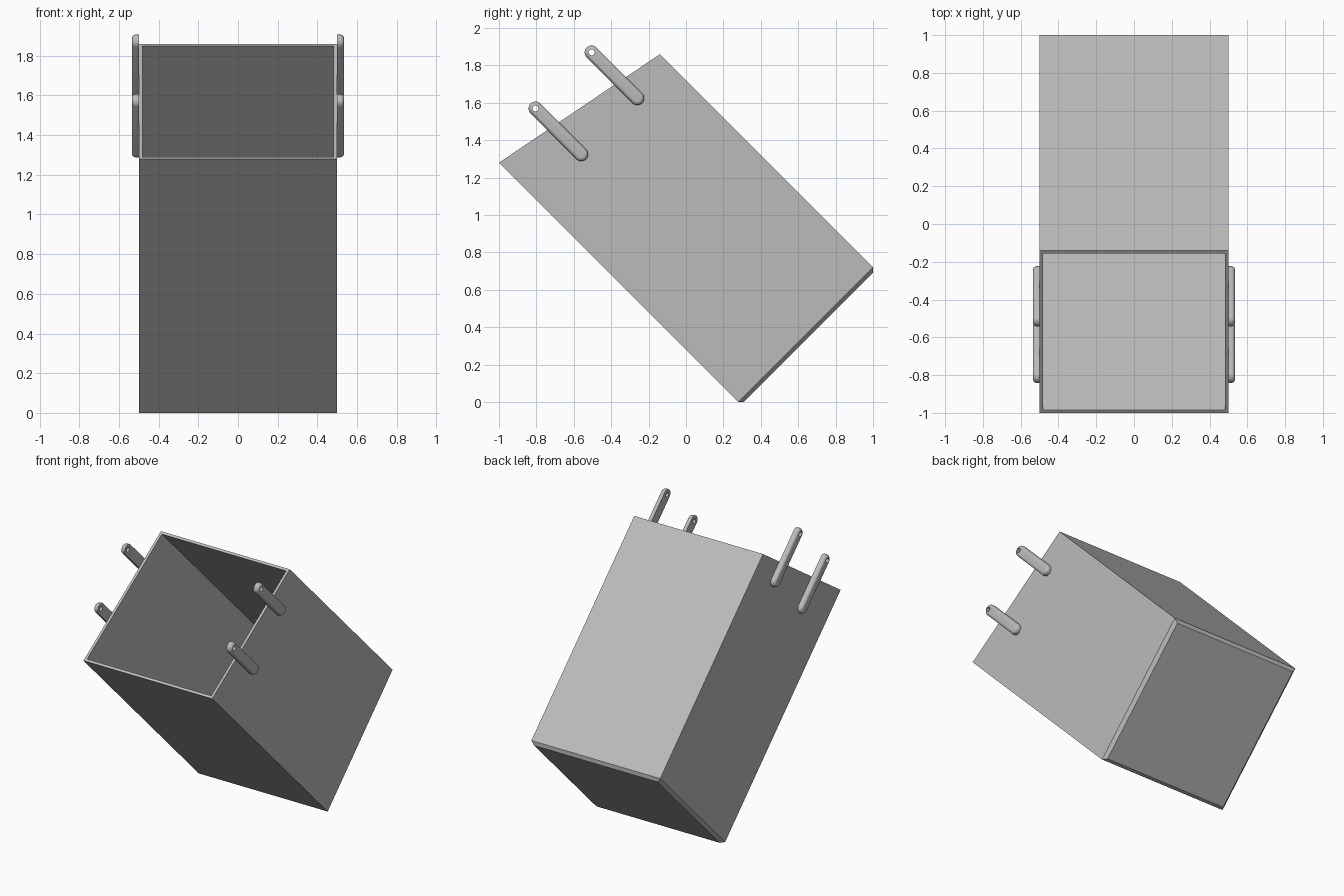
import bpy, bmesh, math
from mathutils import Matrix

if "Cube" in bpy.data.objects:
    bpy.data.objects.remove(bpy.data.objects["Cube"])

TILT = Matrix.Rotation(math.radians(45), 4, 'X')   # the whole box leans by 45 degrees
V0, V1, HX = 0.198, 1.216, 0.5                     # box cross-section before tilting
WALL, CHAMFER, BASE = 0.018, 0.021, -0.198

grey = bpy.data.materials.new("plain grey")
grey.diffuse_color = (0.5, 0.5, 0.5, 1)
grey.use_nodes = True
grey.node_tree.nodes["Principled BSDF"].inputs["Base Color"].default_value = grey.diffuse_color


def make_object(name, bm):
    bmesh.ops.recalc_face_normals(bm, faces=bm.faces[:])
    bm.transform(TILT)
    mesh = bpy.data.meshes.new(name)
    bm.to_mesh(mesh)
    bm.free()
    mesh.materials.append(grey)
    obj = bpy.data.objects.new(name, mesh)
    bpy.context.collection.objects.link(obj)
    return obj


def rim_height(v):
    # sloping mouth of the box
    return 1.612 - 0.198 * (v - V0) / (V1 - V0)


# Open box: rings lofted from the outer base, over the rim, to the inner floor
bm = bmesh.new()
rings = []
for inset, level in ((CHAMFER, BASE - CHAMFER), (0, BASE), (0, None),
                     (WALL, None), (WALL, BASE)):
    x, a, b = HX - inset, V0 + inset, V1 - inset
    rings.append([bm.verts.new((px, pv, rim_height(pv) if level is None else level))
                  for px, pv in ((-x, a), (x, a), (x, b), (-x, b))])
for lower, upper in zip(rings, rings[1:]):
    for i in range(4):
        j = (i + 1) % 4
        bm.faces.new((lower[i], lower[j], upper[j], upper[i]))
bm.faces.new(rings[0])
bm.faces.new(rings[-1])
make_object("open_box", bm)


def hanger(name, side, v, low=1.333, high=1.679, radius=0.037, depth=0.035):
    # Round-ended bar with a softened outer edge
    bm = bmesh.new()
    n = 16
    outline = []
    for centre, start in ((high, 0), (low, math.pi)):
        for i in range(n + 1):
            t = start + math.pi * i / n
            outline.append((v + radius * math.cos(t), centre + radius * math.sin(t)))
    inner = [bm.verts.new((side * HX, *p)) for p in outline]
    outer = [bm.verts.new((side * (HX + depth), *p)) for p in outline]
    for i in range(len(outline)):
        j = (i + 1) % len(outline)
        bm.faces.new((inner[i], inner[j], outer[j], outer[i]))
    bm.faces.new(inner)
    cap = bm.faces.new(outer)
    bmesh.ops.recalc_face_normals(bm, faces=bm.faces[:])
    bmesh.ops.bevel(bm, geom=list(cap.edges), offset=0.02, segments=5,
                    profile=0.5, affect='EDGES')
    bar = make_object(name, bm)

    # Eyelet drilled through the upper end
    bm = bmesh.new()
    place = Matrix.Translation((side * HX, v, high)) @ Matrix.Rotation(math.pi / 2, 4, 'Y')
    bmesh.ops.create_cone(bm, cap_ends=True, segments=24, radius1=0.016,
                          radius2=0.016, depth=0.2, matrix=place)
    cutter = make_object("eyelet_cutter", bm)
    cutter.hide_render = True
    drill = bar.modifiers.new("eyelet", 'BOOLEAN')
    drill.operation = 'DIFFERENCE'
    drill.solver = 'EXACT'
    drill.object = cutter

    bpy.ops.object.select_all(action='DESELECT')
    bar.select_set(True)
    bpy.context.view_layer.objects.active = bar
    bpy.ops.object.modifier_apply(modifier=drill.name)
    bpy.data.objects.remove(cutter)
    bpy.ops.object.shade_smooth_by_angle(angle=math.radians(35))


# Two hangers on each side wall
for side, side_name in ((-1, "left"), (1, "right")):
    for v, end_name in ((0.541, "front"), (0.965, "back")):
        hanger(f"{side_name}_{end_name}_hanger", side, v)
